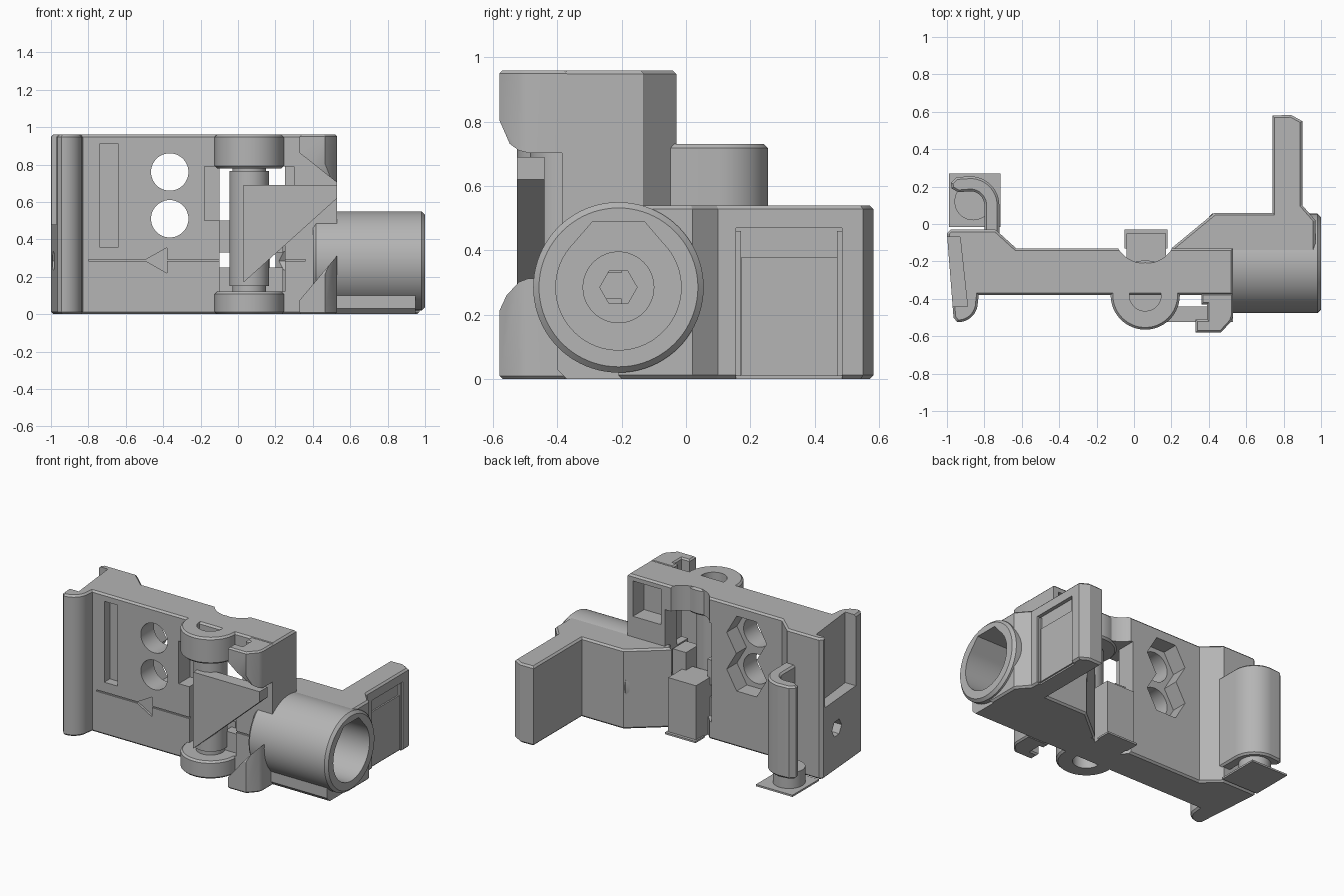
import bpy, bmesh, math
from mathutils import Vector

if "Cube" in bpy.data.objects:
    bpy.data.objects.remove(bpy.data.objects["Cube"])

grey = bpy.data.materials.new("plain grey")
grey.use_nodes = True
grey.diffuse_color = (0.46, 0.46, 0.46, 1)
grey.node_tree.nodes["Principled BSDF"].inputs["Base Color"].default_value = (0.46, 0.46, 0.46, 1)

PLACE = {"x": lambda a, b, c: (c, a, b),
         "y": lambda a, b, c: (a, c, b),
         "z": lambda a, b, c: (a, b, c)}


def prism(name, pts, axis, lo, hi, chamfer=0):
    """Extrude a flat outline along one axis, optionally chamfering both rims."""
    bm = bmesh.new()
    put = PLACE[axis]
    low = [bm.verts.new(put(a, b, lo)) for a, b in pts]
    high = [bm.verts.new(put(a, b, hi)) for a, b in pts]
    caps = [bm.faces.new(low), bm.faces.new(high)]
    n = len(pts)
    for i in range(n):
        j = (i + 1) % n
        bm.faces.new((low[i], low[j], high[j], high[i]))
    bmesh.ops.recalc_face_normals(bm, faces=bm.faces)
    if chamfer:
        rims = list({e for f in caps for e in f.edges})
        bmesh.ops.bevel(bm, geom=rims, offset=chamfer, segments=1, affect="EDGES")
    mesh = bpy.data.meshes.new(name)
    bm.to_mesh(mesh)
    bm.free()
    mesh.materials.append(grey)
    ob = bpy.data.objects.new(name, mesh)
    bpy.context.collection.objects.link(ob)
    return ob


def box(name, x, y, z, chamfer=0):
    pts = [(x[0], y[0]), (x[1], y[0]), (x[1], y[1]), (x[0], y[1])]
    return prism(name, pts, "z", z[0], z[1], chamfer)


def arc(cx, cy, r, start=0, end=360, n=48):
    full = end - start == 360
    steps = n if full else n - 1
    angles = [math.radians(start + (end - start) * i / steps) for i in range(n)]
    return [(cx + r * math.cos(a), cy + r * math.sin(a)) for a in angles]


def cut(targets, *cutters):
    """Subtract the cutters from every target, then remove them."""
    for ob in targets:
        for c in cutters:
            c.hide_render = True
            mod = ob.modifiers.new("cut", "BOOLEAN")
            mod.operation, mod.solver, mod.object = "DIFFERENCE", "EXACT", c
            bpy.context.view_layer.objects.active = ob
            bpy.ops.object.modifier_apply(modifier=mod.name)
    for c in cutters:
        bpy.data.objects.remove(c)


TOP = 0.96
AXIS_Y, AXIS_Z = -0.21, 0.285
PIN_X, PIN_Y = 0.06, -0.38

# Main plate with the thick left end and its rounded front flange
outline = [(0.53, -0.38), (0.53, -0.13), (-0.63, -0.13), (-0.74, -0.03), (-0.98, -0.03),
           (-1, -0.05), (-0.965, -0.5), (-0.945, -0.525)]
outline += arc(-0.94, -0.42, 0.105, -85, 0, 10) + [(-0.83, -0.38)]
plate = prism("main_plate", outline, "z", 0, TOP, 0.012)

# Pin window, shallow wider front recess, curved relief on the back
cut([plate],
    box("window_cutter", (-0.1, 0.25), (-0.6, -0.05), (0.12, 0.79)),
    box("front_recess_cutter", (-0.18, 0.3), (-0.6, -0.26), (0.5, 0.79)),
    prism("relief_cutter", arc(PIN_X, -0.04, 0.171), "z", -0.1, 1.1))

# Screw holes with hexagonal nut pockets behind
for z in (0.51, 0.76):
    cut([plate],
        prism("hole_cutter", arc(-0.365, z, 0.1), "y", -0.6, 0),
        prism("nut_cutter", arc(-0.365, z, 0.15, 0, 360, 6), "y", -0.24, 0))

# Front slot, engraved line and arrow, rear pocket, side pocket
cut([plate],
    box("slot_cutter", (-0.74, -0.64), (-0.5, -0.32), (0.36, 0.91)),
    box("line_cutter", (-0.8, 0.5), (-0.5, -0.37), (0.283, 0.293)),
    prism("arrow_cutter", [(-0.5, 0.288), (-0.38, 0.355), (-0.38, 0.22)], "y", -0.5, -0.365),
    box("rear_pocket_cutter", (0.28, 0.49), (-0.25, 0), (0.68, 0.92)),
    prism("side_pocket_cutter", [(-1.1, -0.07), (-0.93, -0.07), (-0.89, -0.44), (-1.1, -0.44)],
          "z", 0.48, 1.1))

# Pin lugs and the pin between them
for name, lo, hi in (("lower_lug", 0, 0.12), ("upper_lug", 0.78, TOP)):
    lug = prism(name, arc(PIN_X, PIN_Y, 0.185, n=64), "z", lo, hi, 0.012)
    cut([lug], prism("pin_hole_cutter", arc(PIN_X, PIN_Y, 0.085), "z", -0.1, 1.1))
prism("pin", arc(PIN_X, PIN_Y, 0.105), "z", 0.15, 0.765)
for name, lo, hi in (("pin_foot", 0.11, 0.16), ("pin_tip", 0.755, 0.79)):
    prism(name, arc(PIN_X, PIN_Y, 0.09), "z", lo, hi)

# Block and cheeks behind the pin
box("rear_support", (-0.04, 0.17), (-0.27, -0.05), (0, 0.38))
box("rear_support_base", (-0.05, 0.18), (-0.13, -0.03), (0, 0.012))
for side in (-1, 1):
    for lo, hi in ((0.11, 0.25), (0.33, 0.5)):
        x = PIN_X + side * 0.13
        box("window_cheek", (x - 0.05, x + 0.05), (-0.34, -0.2), (lo, hi))

# Hooked front flange on the right with a sloped notch
flange = prism("front_flange",
               [(0.53, -0.37), (0.53, -0.49), (0.52, -0.52), (0.465, -0.58), (0.33, -0.58),
                (0.33, -0.51), (0.39, -0.51), (0.39, -0.43), (0.36, -0.43), (0.36, -0.37)],
               "z", 0, TOP, 0.01)
cut([flange],
    prism("notch_cutter", [(0.3, 0.04), (0.54, 0.325), (0.54, 0.695), (0.3, 0.885)],
          "y", -0.7, -0.385),
    prism("notch_slope_cutter", [(-0.6, 0.17), (-0.53, 0.32), (-0.53, 0.69), (-0.6, 0.85)],
          "x", 0.3, 0.6))

# Triangular wedge in front of the pin
prism("front_wedge", [(0.03, 0.69), (0.53, 0.69), (0.53, 0.62), (0.03, 0.17)],
      "y", -0.525, -0.44)

# Side tube, its flat foot, and the arm reaching back
tube = prism("tube", arc(AXIS_Y, AXIS_Z, 0.265, n=80), "x", 0.4, 1, 0.018)
foot = prism("tube_foot", [(-0.4, 0.105), (-0.4, 0.03), (-0.37, 0), (0.02, 0), (0.02, 0.105)],
             "x", 0.4, 0.95)
arm = prism("rear_arm",
            [(0.27, -0.21), (0.2, -0.13), (0.43, 0.06), (0.74, 0.06), (0.74, 0.58),
             (0.84, 0.583), (0.9, 0.55), (0.9, 0.1), (0.97, 0.02), (0.97, -0.21)],
            "z", 0, 0.54, 0.012)
cut([arm], box("panel_cutter", (0.875, 1.1), (0.155, 0.485), (-0.1, 0.47)))
box("panel_step", (0.86, 0.885), (0.172, 0.47), (0.01, 0.38))
for y in (0.163, 0.477):
    box("panel_rib", (0.86, 0.89), (y - 0.008, y + 0.008), (0.01, 0.46))

# Bore with a flattened roof, inner seat, and hexagonal passage along the whole axis
bore = arc(AXIS_Y, AXIS_Z, 0.195, 135, 405, 48)
bore += [(AXIS_Y + 0.08, AXIS_Z + 0.205), (AXIS_Y - 0.08, AXIS_Z + 0.205)]
cut([tube, arm, foot, plate],
    prism("bore_cutter", bore, "x", 0.56, 1.2),
    prism("seat_cutter", arc(AXIS_Y, AXIS_Z, 0.11), "x", 0.46, 0.7),
    prism("passage_cutter", arc(AXIS_Y, AXIS_Z, 0.058, 0, 360, 6), "x", -1.2, 0.6))

# Curled rear hook on the left with its foot
hook = [(-0.72, -0.05)] + arc(-0.875, 0.1, 0.155, 0, 90, 14)
hook += [(-0.95, 0.25), (-0.98, 0.22), (-0.975, 0.19), (-0.94, 0.17)]
hook += arc(-0.875, 0.1, 0.075, 90, 0, 10) + [(-0.8, -0.05)]
prism("rear_hook", hook, "z", 0.1, 0.73, 0.012)
prism("hook_foot", arc(-0.86, 0.12, 0.1), "z", 0, 0.12)
box("hook_foot_base", (-0.99, -0.715), (-0.015, 0.27), (0, 0.012))

# Smooth the round parts, keep corners crisp
bpy.ops.object.select_all(action="DESELECT")
for ob in bpy.context.scene.objects:
    if ob.type == "MESH" and grey.name in ob.data.materials:
        ob.select_set(True)
        bpy.context.view_layer.objects.active = ob
bpy.ops.object.shade_smooth_by_angle(angle=math.radians(25))
